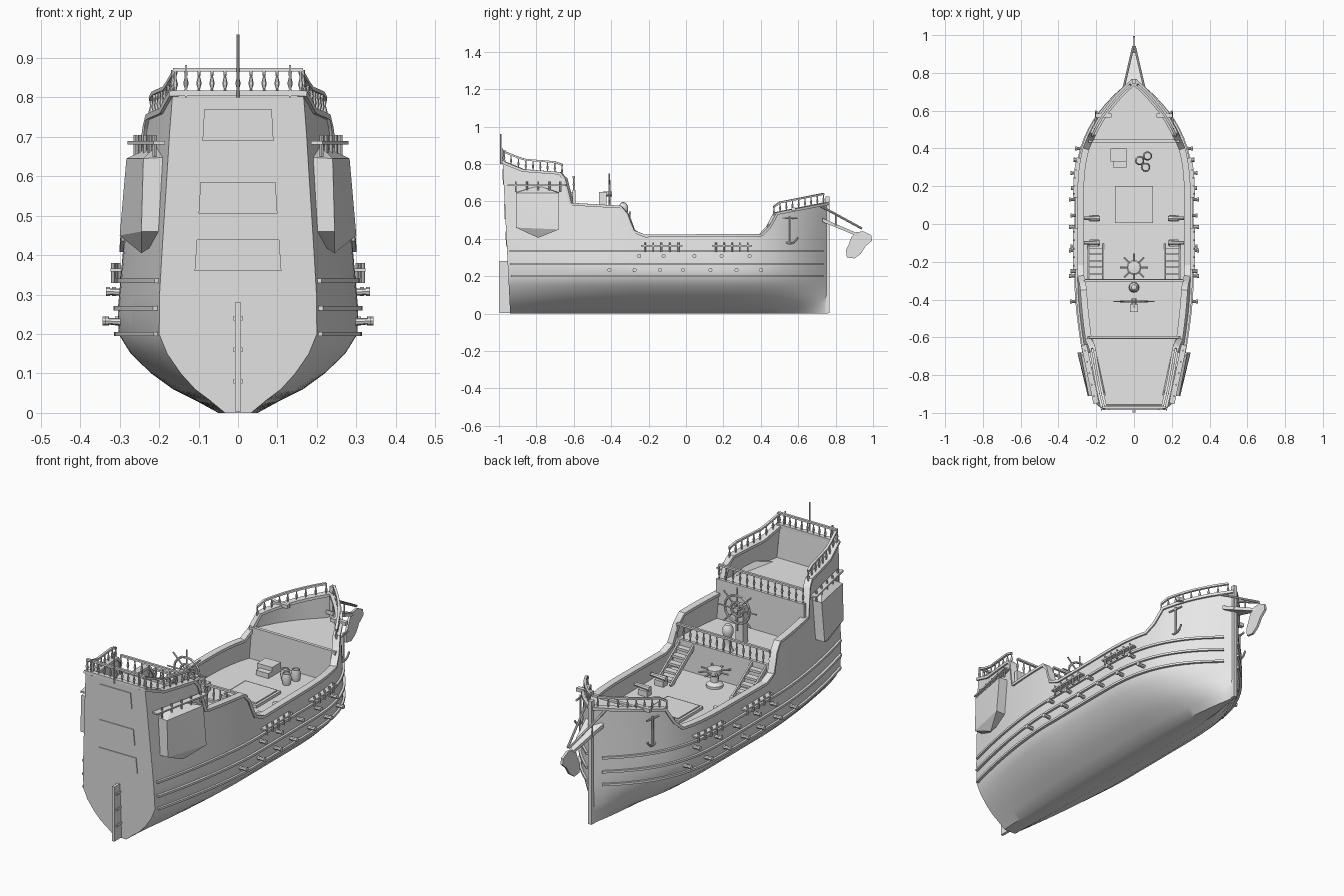
import bpy, bmesh, math
from mathutils import Vector, Matrix

cube = bpy.data.objects.get("Cube")
if cube:
    bpy.data.objects.remove(cube, do_unlink=True)

grey = bpy.data.materials.new("plain_grey")
grey.use_nodes = True
grey.diffuse_color = (0.8, 0.8, 0.8, 1)
grey.node_tree.nodes["Principled BSDF"].inputs["Base Color"].default_value = (0.8, 0.8, 0.8, 1)


def finish(name, bm, mirror=False, angle=35):
    bmesh.ops.recalc_face_normals(bm, faces=bm.faces[:])
    me = bpy.data.meshes.new(name)
    bm.to_mesh(me)
    bm.free()
    me.materials.append(grey)
    me.shade_smooth()
    me.set_sharp_from_angle(angle=math.radians(angle))
    ob = bpy.data.objects.new(name, me)
    bpy.context.collection.objects.link(ob)
    if mirror:
        mod = ob.modifiers.new("mirror", "MIRROR")
        mod.merge_threshold = 0.0005
    return ob


def box(bm, x, y, z):
    # axis-aligned box from (low, high) pairs
    c = Vector((sum(x), sum(y), sum(z))) / 2
    size = (x[1] - x[0], y[1] - y[0], z[1] - z[0], 1)
    bmesh.ops.create_cube(bm, size=1, matrix=Matrix.Translation(c) @ Matrix.Diagonal(size))


def rod(bm, p, q, r, r2=None, n=8):
    p, q = Vector(p), Vector(q)
    m = Matrix.Translation((p + q) / 2) @ (q - p).to_track_quat("Z", "Y").to_matrix().to_4x4()
    bmesh.ops.create_cone(bm, cap_ends=True, segments=n, radius1=r,
                          radius2=r if r2 is None else r2, depth=(q - p).length, matrix=m)


def grid(bm, rows):
    vs = [[bm.verts.new(p) for p in row] for row in rows]
    for a, b in zip(vs, vs[1:]):
        for i in range(len(a) - 1):
            bm.faces.new((a[i], a[i + 1], b[i + 1], b[i]))


def lathe(bm, base, profile, n=8):
    # profile of (radius, height) turned about a vertical axis
    base = Vector(base)
    rows = [[base + Vector((r * math.cos(a), r * math.sin(a), h)) for r, h in profile]
            for a in [2 * math.pi * i / n for i in range(n + 1)]]
    part = bmesh.new()
    grid(part, rows)
    bmesh.ops.remove_doubles(part, verts=part.verts[:], dist=0.0001)
    tmp = bpy.data.meshes.new("turned")
    part.to_mesh(tmp)
    part.free()
    bm.from_mesh(tmp)
    bpy.data.meshes.remove(tmp)


def sweep(bm, pts, w, h):
    # rectangular bar along a path
    pts = [Vector(p) for p in pts]
    rings = []
    for i, p in enumerate(pts):
        t = (pts[min(i + 1, len(pts) - 1)] - pts[max(i - 1, 0)]).normalized()
        side = t.cross(Vector((0, 0, 1))).normalized() * w / 2
        up = side.cross(t).normalized() * h / 2
        rings.append([bm.verts.new(p + v) for v in (side + up, up - side, -side - up, side - up)])
    for a, b in zip(rings, rings[1:]):
        for i in range(4):
            bm.faces.new((a[i], a[(i + 1) % 4], b[(i + 1) % 4], b[i]))
    bm.faces.new(rings[0])
    bm.faces.new(rings[-1])


def lerp(table, v):
    for (a, fa), (b, fb) in zip(table, table[1:]):
        if v <= b:
            return fa + (fb - fa) * max(0, (v - a) / (b - a))
    return table[-1][1]


# Hull shape: midship section, sheer line and plan taper
SECTION = [(0, .05), (.03, .105), (.06, .165), (.1, .22), (.15, .272), (.2, .303),
           (.26, .305), (.43, .29), (.58, .275), (.72, .262), (.82, .25)]
SHEER = [(-.94, .81), (-.84, .765), (-.66, .75), (-.635, .72), (-.605, .585), (-.35, .57),
         (-.315, .53), (-.28, .44), (-.22, .415), (.4, .42), (.44, .46), (.48, .535), (.76, .59)]


def width(y, z):
    s = 1.0
    if y > .1:
        s = 1 - ((y - .1) / .66) ** 2.9
    elif y < -.3:
        s = 1 - .34 * ((-.3 - y) / .64) ** 1.7
    return max(s * lerp(SECTION, z), .006)


def on_hull(y, z, off=0):
    rake = .05 * z * min(max((-.5 - y) / .44, 0), 1)
    return Vector((max(width(y, z) + off, .001), y - rake, z))


def top(y):
    return lerp(SHEER, y)


def span(a, b, n):
    return [a + (b - a) * i / n for i in range(n + 1)]


DECKS = [(-.925, -.6, .65), (-.6, -.3, .46), (-.3, .44, .32), (.44, .755, .47)]
STATIONS = sorted({round(y, 4) for y in span(-.94, .76, 40) + [p[0] for p in SHEER]
                   + [v for d in DECKS for v in d[:2]]})

# Hull shell, transom, bulwarks and decks
bm = bmesh.new()
shell = []
for y in STATIONS:
    zs = [0, .03, .06, .1, .15] + span(.2, top(y), 6)
    shell.append([Vector((0, y, 0))] + [on_hull(y, z) for z in zs])
grid(bm, shell)
grid(bm, [shell[0], [Vector((0, p.y, p.z)) for p in shell[0]]])
grid(bm, [[on_hull(y, top(y)), on_hull(y, top(y), -.02)] for y in STATIONS])
for y0, y1, zd in DECKS:
    ys = [y for y in STATIONS if y0 <= y <= y1]
    grid(bm, [[on_hull(y, top(y), -.02), on_hull(y, zd, -.02),
               Vector((0, on_hull(y, zd).y, zd))] for y in ys])
ends = [on_hull(-.925, z, -.02) for z in (.65, .815)]
grid(bm, [ends, [Vector((0, p.y, p.z)) for p in ends]])
bmesh.ops.remove_doubles(bm, verts=bm.verts[:], dist=.0003)
finish("hull", bm, True)

# Walls between deck levels
bm = bmesh.new()
for y, lo, hi in ((-.6, .45, .66), (-.3, .31, .47), (.44, .31, .48)):
    w = width(y, lo) - .015
    box(bm, (-w, w), (y - .008, y + .008), (lo, hi))
finish("bulkheads", bm)

# Cap rail and three wales along each side
bm = bmesh.new()
sweep(bm, [on_hull(y, top(y), -.008) for y in STATIONS], .034, .014)
for z in (.2, .265, .335):
    sweep(bm, [on_hull(y, z, .003) for y in span(-.925, .73, 36)], .016, .011)
finish("cap_rail_and_wales", bm, True)

# Railings with turned balusters
BALUSTER = [(0, 0), (.004, 0), (.003, .2), (.007, .42), (.003, .7), (.005, 1), (0, 1)]


def railing(bm, pts, height, count, thick=.012):
    pts = [Vector(p) for p in pts]
    sweep(bm, [p + Vector((0, 0, height)) for p in pts], thick, thick * .8)
    for k in range(count):
        f = k * (len(pts) - 1) / (count - 1)
        i = min(int(f), len(pts) - 2)
        lathe(bm, pts[i].lerp(pts[i + 1], f - i), [(r, h * height) for r, h in BALUSTER], 6)


bm = bmesh.new()
railing(bm, [on_hull(y, top(y), -.008) for y in span(-.935, -.65, 8)], .058, 9)
railing(bm, [on_hull(y, top(y), -.008) for y in span(.47, .735, 8)], .055, 9)
finish("side_railings", bm, True)
bm = bmesh.new()
railing(bm, [(-.165, -.972, .81), (.165, -.972, .81)], .06, 11)
for y, z, w, n in ((-.6, .66, .235, 13), (-.3, .47, .26, 15)):
    railing(bm, [(-w, y, z), (w, y, z)], .07, n)
box(bm, (-.17, .17), (-.985, -.962), (.804, .818))
for x in (-.132, .132):
    box(bm, (x - .003, x + .003), (-.985, -.979), (.8, .882))
rod(bm, (0, -.99, .8), (0, -.99, .96), .004)
finish("cross_railings_and_flagpole", bm)

# Rudder with hinges, and the stem post
bm = bmesh.new()
box(bm, (-.007, .007), (-.998, -.935), (.004, .28))
for z in (.08, .16, .24):
    box(bm, (-.012, .012), (-.985, -.935), (z - .006, z + .006))
box(bm, (-.01, .01), (.745, .768), (.002, .625))
finish("rudder_and_stem", bm)

# Thin panels on the transom
bm = bmesh.new()
for w, z in ((.09, .69), (.1, .505), (.11, .36)):
    corners = [(-w, z), (w, z), (w * .95, z + .08), (-w * .95, z + .08)]
    face = bm.faces.new([bm.verts.new((x, -.944 - .05 * zz, zz)) for x, zz in corners])
    ext = bmesh.ops.extrude_face_region(bm, geom=[face])["geom"]
    bmesh.ops.translate(bm, vec=(0, .007, 0), verts=[v for v in ext if isinstance(v, bmesh.types.BMVert)])
finish("transom_panels", bm)

# Quarter galleries with pin racks above
bm = bmesh.new()
corners = [(.15, -.91, .65), (.24, -.91, .645), (.245, -.91, .46), (.16, -.91, .46),
           (.2, -.68, .65), (.283, -.68, .645), (.3, -.68, .45), (.22, -.68, .45),
           (.245, -.79, .405), (.2, -.79, .685)]
bmesh.ops.convex_hull(bm, input=[bm.verts.new(p) for p in corners])
finish("quarter_galleries", bm, True, 15)
bm = bmesh.new()
sweep(bm, [(.2, -.95, .685), (.265, -.64, .685)], .03, .008)
for k in range(5):
    x, y = .212 + .012 * k, -.91 + .06 * k
    rod(bm, (x, y, .65), (x, y, .705), .005)
# Chain boards with pins along the waist
for a, b in ((-.24, -.02), (.14, .35)):
    sweep(bm, [on_hull(y, .362, .012) for y in span(a, b, 5)], .03, .008)
    for y in span(a + .02, b - .02, 4):
        p = on_hull(y, .33, .018)
        rod(bm, p, p + Vector((0, 0, .05)), .005)
finish("pin_racks", bm, True)

# Cannons through the sides and on the main deck
bm = bmesh.new()
for z, ys, reach in ((.23, (-.41, -.275, -.14, -.015, .13, .27, .4), .035),
                     (.305, (-.25, -.12, .045, .19, .34), .03)):
    for y in ys:
        p = on_hull(y, z)
        rod(bm, p - Vector((.03, 0, 0)), p + Vector((reach, 0, .003)), .011, .008)
        rod(bm, p + Vector((reach - .006, 0, .003)), p + Vector((reach + .004, 0, .003)), .011)
for y in (.03, -.1):
    rod(bm, (.18, y, .357), (.265, y, .36), .013, .009)
    box(bm, (.185, .235), (y - .018, y + .018), (.32, .348))
finish("cannons", bm, True)

# Anchors and catheads at the bow
bm = bmesh.new()
p = on_hull(.555, .44, .012)
rod(bm, p + Vector((0, 0, -.06)), p + Vector((0, 0, .08)), .005)
rod(bm, p + Vector((.006, -.04, .07)), p + Vector((-.006, .04, .07)), .005)
arc = [p + Vector((0, .045 * math.sin(a), -.02 - .045 * math.cos(a))) for a in span(-1.3, 1.3, 8)]
for a, b in zip(arc, arc[1:]):
    rod(bm, a, b, .005)
box(bm, (.12, .205), (.565, .585), (.55, .568))
finish("anchors", bm, True)

# Beak platform, its rails and a flat figurehead
bm = bmesh.new()
beak = [(-.05, .73, .51), (.05, .73, .51), (0, .95, .415), (-.05, .73, .49), (.05, .73, .49), (0, .95, .4)]
bmesh.ops.convex_hull(bm, input=[bm.verts.new(q) for q in beak])
for s in (-1, 1):
    rod(bm, (s * .055, .72, .575), (s * .004, .94, .455), .006)
    rod(bm, (s * .035, .8, .47), (s * .035, .8, .53), .004)
finish("beak", bm)
bm = bmesh.new()
outline = [(.86, .3), (.9, .295), (.935, .32), (.96, .36), (.995, .39), (.99, .42), (.95, .44),
           (.91, .435), (.885, .41), (.87, .37), (.855, .34)]
face = bm.faces.new([bm.verts.new((-.006, y, z)) for y, z in outline])
ext = bmesh.ops.extrude_face_region(bm, geom=[face])["geom"]
bmesh.ops.translate(bm, vec=(.012, 0, 0), verts=[v for v in ext if isinstance(v, bmesh.types.BMVert)])
finish("figurehead", bm)

# Steering wheel, its stand and the binnacle
bm = bmesh.new()
hub = Vector((0, -.41, .64))
for r in (.07, .035):
    ring = [hub + Vector((r * math.cos(a), 0, r * math.sin(a))) for a in span(0, 2 * math.pi, 16)]
    for a, b in zip(ring, ring[1:]):
        rod(bm, a, b, .006, n=6)
for k in range(8):
    a = k * math.pi / 4
    rod(bm, hub, hub + Vector((math.cos(a), 0, math.sin(a))) * .108, .004, n=6)
rod(bm, hub - Vector((0, .035, 0)), hub + Vector((0, .015, 0)), .013)
box(bm, (-.02, .02), (-.465, -.425), (.46, .65))
finish("steering_wheel", bm)
bm = bmesh.new()
lathe(bm, (0, -.335, .46), [(0, 0), (.028, 0), (.02, .02), (.018, .07), (.026, .09),
                            (.025, .115), (.014, .132), (0, .137)], 12)
finish("binnacle", bm)

# Capstan with bars
bm = bmesh.new()
lathe(bm, (0, -.23, .32), [(0, 0), (.04, 0), (.04, .012), (.02, .025), (.02, .055),
                           (.034, .065), (.034, .09), (0, .095)], 12)
for k in range(8):
    a = k * math.pi / 4
    rod(bm, (0, -.23, .397), (.075 * math.cos(a), -.23 + .075 * math.sin(a), .397), .005, n=6)
finish("capstan", bm)

# Stairs up to the quarterdeck
bm = bmesh.new()
for k in range(5):
    y, z = -.28 + .034 * k, .44 - .025 * k
    box(bm, (.165, .24), (y - .016, y + .016), (z - .012, z))
for x in (.163, .242):
    sweep(bm, [(x, -.3, .455), (x, -.11, .32)], .008, .022)
finish("stairs", bm, True)

# Hatch, deck box and barrels
bm = bmesh.new()
box(bm, (-.1, .1), (.005, .2), (.32, .334))
box(bm, (-.088, .088), (.017, .188), (.334, .34))
box(bm, (-.11, -.04), (.3, .33), (.32, .345))
box(bm, (-.125, -.04), (.33, .4), (.32, .365))
finish("hatch_and_box", bm)
bm = bmesh.new()
for x, y in ((.03, .335), (.072, .36), (.062, .3)):
    lathe(bm, (x, y, .32), [(0, 0), (.018, 0), (.024, .028), (.018, .056), (.015, .056), (.015, .05), (0, .05)], 12)
finish("barrels", bm)
